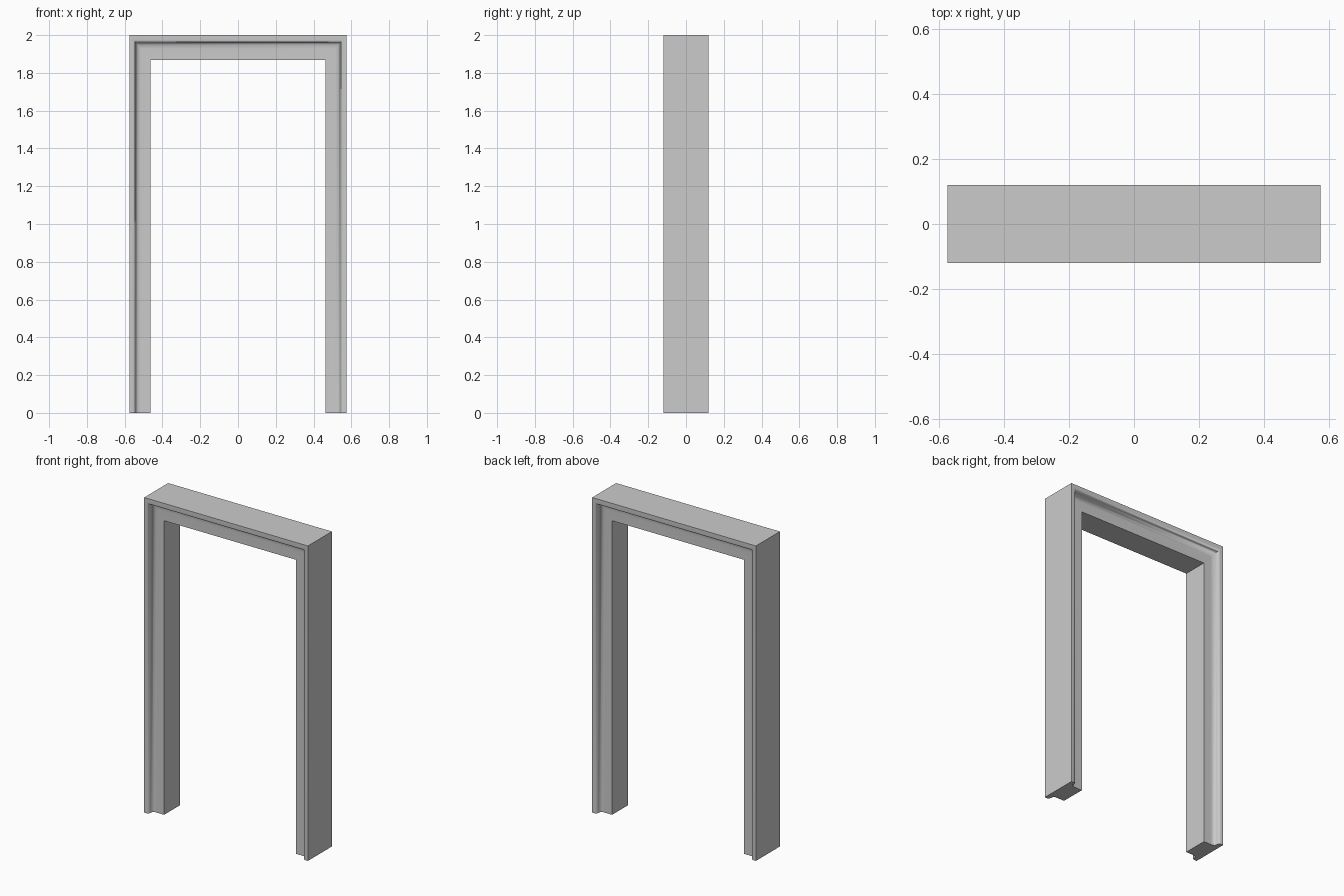
import bpy, bmesh, math

if "Cube" in bpy.data.objects:
    bpy.data.objects.remove(bpy.data.objects["Cube"])

HALF_W, HEIGHT = 0.575, 2.0
TOP_SCALE = 0.133 / 0.112   # lintel is a little taller than the jambs are wide

# Moulding section: (inset from outer edge, half depth)
front = [(0.0, 0.12), (0.022, 0.12), (0.029, 0.116), (0.032, 0.104),
         (0.035, 0.088), (0.044, 0.081), (0.06, 0.08), (0.112, 0.08)]
section = [(t, -d) for t, d in front] + [(t, d) for t, d in reversed(front)]

# Sweep the section up one jamb, across the lintel and down the other, mitred
bm = bmesh.new()
rings = []
for side, top in ((-1, 0), (-1, 1), (1, 1), (1, 0)):
    rings.append([bm.verts.new((side * (HALF_W - t), y,
                                top * (HEIGHT - t * TOP_SCALE)))
                  for t, y in section])
n = len(section)
for a, b in zip(rings, rings[1:]):
    for i in range(n):
        j = (i + 1) % n
        bm.faces.new((a[i], a[j], b[j], b[i]))

# Close the feet
bm.faces.new(rings[0])
bm.faces.new(rings[-1])
bmesh.ops.recalc_face_normals(bm, faces=bm.faces)

mesh = bpy.data.meshes.new("door_frame")
bm.to_mesh(mesh)
bm.free()
frame = bpy.data.objects.new("door_frame", mesh)
bpy.context.collection.objects.link(frame)
bpy.context.view_layer.objects.active = frame
frame.select_set(True)
bpy.ops.object.shade_smooth_by_angle(angle=math.radians(65))
